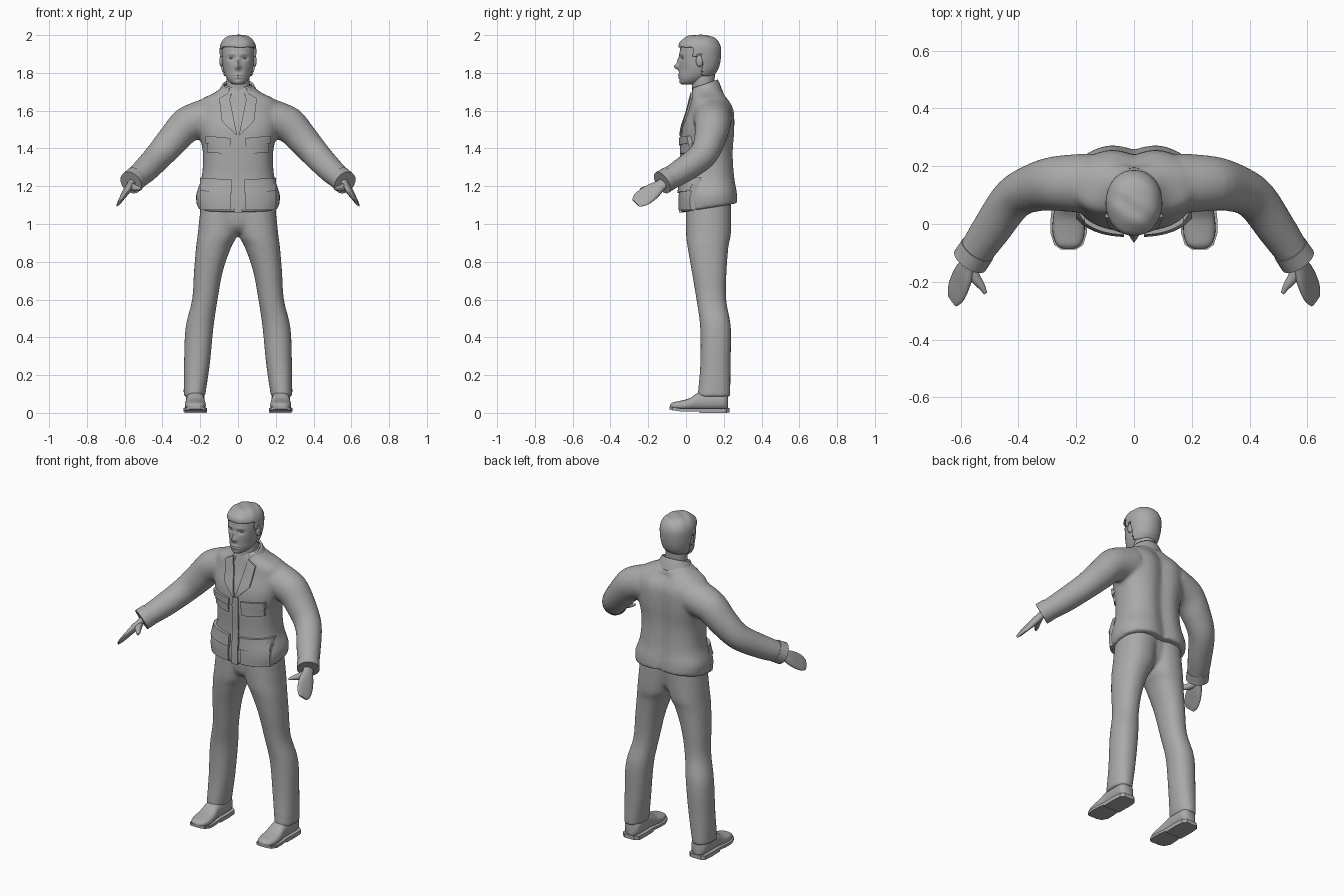
import bpy, bmesh, math
from mathutils import Vector as V

if "Cube" in bpy.data.objects:
    bpy.data.objects.remove(bpy.data.objects["Cube"])

grey = bpy.data.materials.new("plain_grey")
grey.diffuse_color = (0.4, 0.4, 0.4, 1)
grey.use_nodes = True
grey.node_tree.nodes["Principled BSDF"].inputs["Base Color"].default_value = grey.diffuse_color


def make(name, bm, angle=40):
    bmesh.ops.recalc_face_normals(bm, faces=bm.faces)
    me = bpy.data.meshes.new(name)
    bm.to_mesh(me)
    bm.free()
    me.materials.append(grey)
    ob = bpy.data.objects.new(name, me)
    bpy.context.collection.objects.link(ob)
    bpy.ops.object.select_all(action='DESELECT')
    ob.select_set(True)
    bpy.context.view_layer.objects.active = ob
    bpy.ops.object.shade_smooth_by_angle(angle=math.radians(angle))
    return ob


def spline(a, b, c, d, t):
    return b + ((c - a) * t + (2 * a - 5 * b + 4 * c - d) * t * t + (3 * b - a - 3 * c + d) * t ** 3) * 0.5


def ring(c, u, v, n=2.0, count=32):
    """Superellipse around c with half axes u and v."""
    pts = []
    for i in range(count):
        t = 2 * math.pi * i / count
        co, si = math.cos(t), math.sin(t)
        pts.append(V(c) + V(u) * math.copysign(abs(co) ** (2 / n), co)
                   + V(v) * math.copysign(abs(si) ** (2 / n), si))
    return pts


def level(z, x0, x1, yf, yb, n=2.0, zb=None, count=32):
    """Horizontal ring from extents; zb lifts the back."""
    zb = z if zb is None else zb
    return ring(((x0 + x1) / 2, (yf + yb) / 2, (z + zb) / 2), ((x1 - x0) / 2, 0, 0),
                (0, (yb - yf) / 2, (zb - z) / 2), n, count)


def loft(bm, rings, steps=4, caps=True):
    rows, last = [], len(rings) - 1
    for k in range(last):
        q = [rings[max(0, min(last, k + j))] for j in (-1, 0, 1, 2)]
        for s in range(steps):
            rows.append([spline(*p, s / steps) for p in zip(*q)])
    rows.append(rings[-1])
    vs = [[bm.verts.new(p) for p in r] for r in rows]
    n = len(vs[0])
    for r0, r1 in zip(vs, vs[1:]):
        for i in range(n):
            bm.faces.new((r0[i], r0[(i + 1) % n], r1[(i + 1) % n], r1[i]))
    if caps:
        bm.faces.new(vs[0])
        bm.faces.new(vs[-1])


def tube(bm, path, n=2.0):
    """Round loft along (x, y, z, radius) points."""
    pts = [V(p[:3]) for p in path]
    rings = []
    for i, p in enumerate(path):
        d = (pts[min(i + 1, len(pts) - 1)] - pts[max(i - 1, 0)]).normalized()
        u = d.cross(V((0, 1, 0.3))).normalized()
        rings.append(ring(pts[i], u * p[3], d.cross(u) * p[3], n, 24))
    loft(bm, rings)


def blend(ob, voxel, rounds):
    m = ob.modifiers.new("merge", 'REMESH')
    m.mode, m.voxel_size, m.use_smooth_shade = 'VOXEL', voxel, True
    s = ob.modifiers.new("soften", 'SMOOTH')
    s.factor, s.iterations = 0.5, rounds


def gauss(a, b):
    return math.exp(-a * a - b * b)


# Jacket body: z, half width, front y, back y, back z
BODY = [(1.06, .215, -.03, .28, 1.11), (1.14, .222, -.03, .275, 1.17), (1.25, .192, -.022, .262, 1.25),
        (1.38, .186, -.025, .255, 1.38), (1.50, .21, -.022, .262, 1.50), (1.60, .215, .008, .258, 1.60),
        (1.655, .20, .022, .23, 1.655), (1.695, .12, .03, .195, 1.70), (1.73, .075, .04, .165, 1.74)]
bm = bmesh.new()
loft(bm, [level(z, -w, w, f, b, 2.5, zb, 48) for z, w, f, b, zb in BODY])
for v in bm.verts:  # groove down the spine
    if v.co.y > .15 and v.co.z < 1.68:
        v.co.y -= .022 * math.exp(-(v.co.x / .045) ** 2)
# Sleeves
ARM = [(.15, .14, 1.565, .105), (.27, .14, 1.525, .095), (.345, .125, 1.445, .084),
       (.42, .085, 1.36, .075), (.495, -.02, 1.282, .068), (.56, -.115, 1.225, .058)]
for s in (-1, 1):
    tube(bm, [(s * x, y, z, r) for x, y, z, r in ARM])
blend(make("jacket", bm), .011, 6)


def front_y(x, z, off):
    """Jacket front surface, grown by off."""
    k = max(i for i in range(len(BODY) - 1) if BODY[i][0] <= z)
    q = [BODY[max(0, min(len(BODY) - 1, k + j))] for j in (-1, 0, 1, 2)]
    t = (z - q[1][0]) / (q[2][0] - q[1][0])
    w, f, b = (spline(*[r[i] for r in q], t) for i in (1, 2, 3))
    e = max(0, 1 - (abs(x) / (w + off)) ** 2.5) ** .4
    return (f + b) / 2 - ((b - f) / 2 + off) * e


def patch(name, corners, off, s=1, n=8):
    """Thick cloth panel lying on the jacket front between four (x, z) corners."""
    bm = bmesh.new()
    a, b, c, d = [V(p) for p in corners]
    grids = []
    for o, back in ((off, 0), (off, .03)):
        g = []
        for i in range(n + 1):
            row = []
            for j in range(n + 1):
                u, w = i / n, j / n
                p = a.lerp(b, u).lerp(d.lerp(c, u), w)
                row.append(bm.verts.new((s * p.x, front_y(p.x, p.y, o) + back, p.y)))
            g.append(row)
        grids.append(g)
    for g in grids:
        for i in range(n):
            for j in range(n):
                bm.faces.new((g[i][j], g[i + 1][j], g[i + 1][j + 1], g[i][j + 1]))
    edge = [(i, 0) for i in range(n)] + [(n, i) for i in range(n)] + \
           [(n - i, n) for i in range(n)] + [(0, n - i) for i in range(n)]
    f, k = grids
    for (i, j), (p, q) in zip(edge, edge[1:] + edge[:1]):
        bm.faces.new((f[i][j], f[p][q], k[p][q], k[i][j]))
    make(name, bm)


def box(x0, x1, z0, z1, slant=0):
    return [(x0, z0), (x1, z0 + slant), (x1, z1 + slant), (x0, z1)]


# Pockets, flaps, lapels and front strip
patch("front_strip", box(-.02, .022, 1.062, 1.47), .007)
for s in (-1, 1):
    patch("chest_pocket", box(.045, .165, 1.37, 1.44, .01), .007, s)
    patch("chest_flap", box(.04, .172, 1.415, 1.455, .012), .013, s)
    patch("hip_pocket", box(.04, .2, 1.075, 1.2), .010, s)
    patch("hip_flap", box(.035, .2, 1.165, 1.235, .01), .017, s)
    patch("lapel", [(.004, 1.465), (.085, 1.545), (.1, 1.665), (.05, 1.695)], .010, s)

# Collar, open at the throat
bm = bmesh.new()
loft(bm, [level(1.66, -.115, .115, .015, .195, 2, 1.70), level(1.69, -.097, .097, .018, .182, 2, 1.735),
          level(1.715, -.082, .082, .022, .168, 2, 1.765)], caps=False)
bmesh.ops.delete(bm, geom=[f for f in bm.faces if abs(f.calc_center_median().x) < .045
                           and f.calc_center_median().y < .08], context='FACES')
collar = make("collar", bm)
collar.modifiers.new("thickness", 'SOLIDIFY').thickness = .012

# Trousers: legs as z, inner x, outer x, front y, back y, plus the hips
LEG = [(.085, .175, .288, .06, .235), (.25, .15, .286, .075, .236), (.45, .13, .278, .075, .238),
       (.60, .108, .243, .055, .213), (.75, .08, .233, .03, .215), (.88, .035, .222, .008, .225),
       (.95, .0, .213, .0, .238), (1.12, -.03, .195, .0, .24)]
bm = bmesh.new()
for s in (-1, 1):
    loft(bm, [level(z, *sorted((s * a, s * b)), f, k, 2.2) for z, a, b, f, k in LEG])
loft(bm, [level(.955, -.07, .07, .04, .17), level(1.0, -.16, .16, .008, .21), level(1.12, -.19, .19, 0, .23)])
blend(make("trousers", bm), .01, 6)

# Shoes: y, half width, bottom z, top z
SHOE = [(-.086, .018, .026, .042), (-.07, .042, .02, .055), (-.03, .055, .014, .064), (.02, .054, .014, .078),
        (.07, .048, .014, .108), (.15, .05, .014, .115), (.205, .046, .014, .11), (.223, .025, .016, .10)]
for s in (-1, 1):
    x = s * .226
    bm = bmesh.new()
    loft(bm, [ring((x, y, (a + b) / 2), (w, 0, 0), (0, 0, (b - a) / 2), 2.5, 24) for y, w, a, b in SHOE])
    make("shoe", bm, 60)
    # Sole with a lower heel block
    for name, part, lift in (("sole", SHOE, .008), ("heel", SHOE[4:], 0)):
        bm = bmesh.new()
        side = [(y * 1.03, w + .008, a) for y, w, a, b in part]
        loop = [(x + w, y, a) for y, w, a in side] + [(x - w, y, a) for y, w, a in reversed(side)]
        lo = [bm.verts.new((p, q, max(0, r - .014 + lift))) for p, q, r in loop]
        hi = [bm.verts.new((p, q, r + .01)) for p, q, r in loop]
        m, n = len(loop), len(side)
        for i in range(m):
            bm.faces.new((lo[i], lo[(i + 1) % m], hi[(i + 1) % m], hi[i]))
        for g in (lo, hi):
            for i in range(n - 1):
                bm.faces.new((g[i], g[i + 1], g[m - 2 - i], g[m - 1 - i]))
        make(name, bm, 30)

# Cuffs and hands: position along the hand, half width, half thickness
HAND = [(-.25, .03, .022), (.1, .032, .02), (.4, .046, .019), (.7, .052, .014), (.95, .047, .01), (1.12, .03, .005)]
for s in (-1, 1):
    bm = bmesh.new()
    tube(bm, [(s * .541, -.088, 1.243, .063), (s * .567, -.127, 1.219, .064)])
    make("cuff", bm)
    start, end = V((s * .565, -.12, 1.215)), V((s * .622, -.25, 1.122))
    d = (end - start).normalized()
    wide = V((-s * .045, -.065, .06))
    wide = (wide - d * wide.dot(d)).normalized()
    thin = d.cross(wide)
    bm = bmesh.new()
    loft(bm, [ring(start.lerp(end, t), wide * w, thin * h, 2.3, 20) for t, w, h in HAND])
    tube(bm, [(s * .567, -.145, 1.2, .02), (s * .55, -.185, 1.192, .019),
              (s * .528, -.215, 1.188, .013), (s * .513, -.24, 1.185, .006)])
    make("hand", bm, 50)

# Neck
bm = bmesh.new()
loft(bm, [level(1.64, -.085, .085, .03, .17), level(1.72, -.064, .064, .033, .152),
          level(1.77, -.062, .062, .03, .152), level(1.83, -.06, .06, .03, .155)])
make("neck", bm)

# Head: z, half width, front y, back y; the face is shaped with soft bumps
HEAD = [(1.738, .018, -.018, .03), (1.748, .04, -.03, .07), (1.775, .062, -.036, .12), (1.81, .076, -.037, .155),
        (1.85, .083, -.036, .17), (1.90, .087, -.034, .176), (1.94, .085, -.028, .173), (1.97, .07, -.01, .155),
        (1.986, .045, .015, .125), (1.991, .01, .055, .08)]
BUMPS = [(0, 1.832, .013, .014, -.026), (0, 1.86, .009, .022, -.012), (.034, 1.878, .018, .011, .011),
         (.03, 1.9, .025, .009, -.004), (0, 1.789, .024, .006, -.007), (0, 1.775, .02, .005, -.006),
         (0, 1.782, .03, .003, .003), (0, 1.75, .02, .01, -.004), (.06, 1.81, .02, .03, .006)]
bm = bmesh.new()
loft(bm, [level(z, -w, w, f, b, 2.15, None, 64) for z, w, f, b in HEAD], 7)
for v in bm.verts:
    if v.co.y < .05:
        v.co.y += sum(a * gauss((abs(v.co.x) - x) / sx, (v.co.z - z) / sz) for x, z, sx, sz, a in BUMPS)
hair = bm.copy()
make("head", bm, 70)


# Hair: thickened copy of the scalp above the hairline
def hairline(y):
    return 1.935 if y < .035 else 1.885 if y < .06 else 1.9 if y < .085 else 1.79


cut = [f for f in hair.faces if f.calc_center_median().z < hairline(f.calc_center_median().y)]
bmesh.ops.delete(hair, geom=cut, context='FACES')
for v in hair.verts:  # loose wavy locks, fuller at the fringe
    v.co.z += .0015 * math.sin(60 * v.co.x + 90 * v.co.y)
    v.co.y -= .006 * gauss((v.co.z - 1.955) / .015, (v.co.y + .02) / .04)
shell = make("hair", hair, 60).modifiers.new("thickness", 'SOLIDIFY')
shell.thickness, shell.offset = .01, 1

# Ears and eyes
for s in (-1, 1):
    for name, c, r in (("ear", (s * .088, .072, 1.862), (.011, .019, .03)),
                       ("eye", (s * .034, -.012, 1.878), (.013, .011, .006))):
        bm = bmesh.new()
        bmesh.ops.create_uvsphere(bm, u_segments=16, v_segments=10, radius=1)
        for v in bm.verts:
            v.co = V(c) + V([p * q for p, q in zip(v.co, r)])
        make(name, bm, 60)
